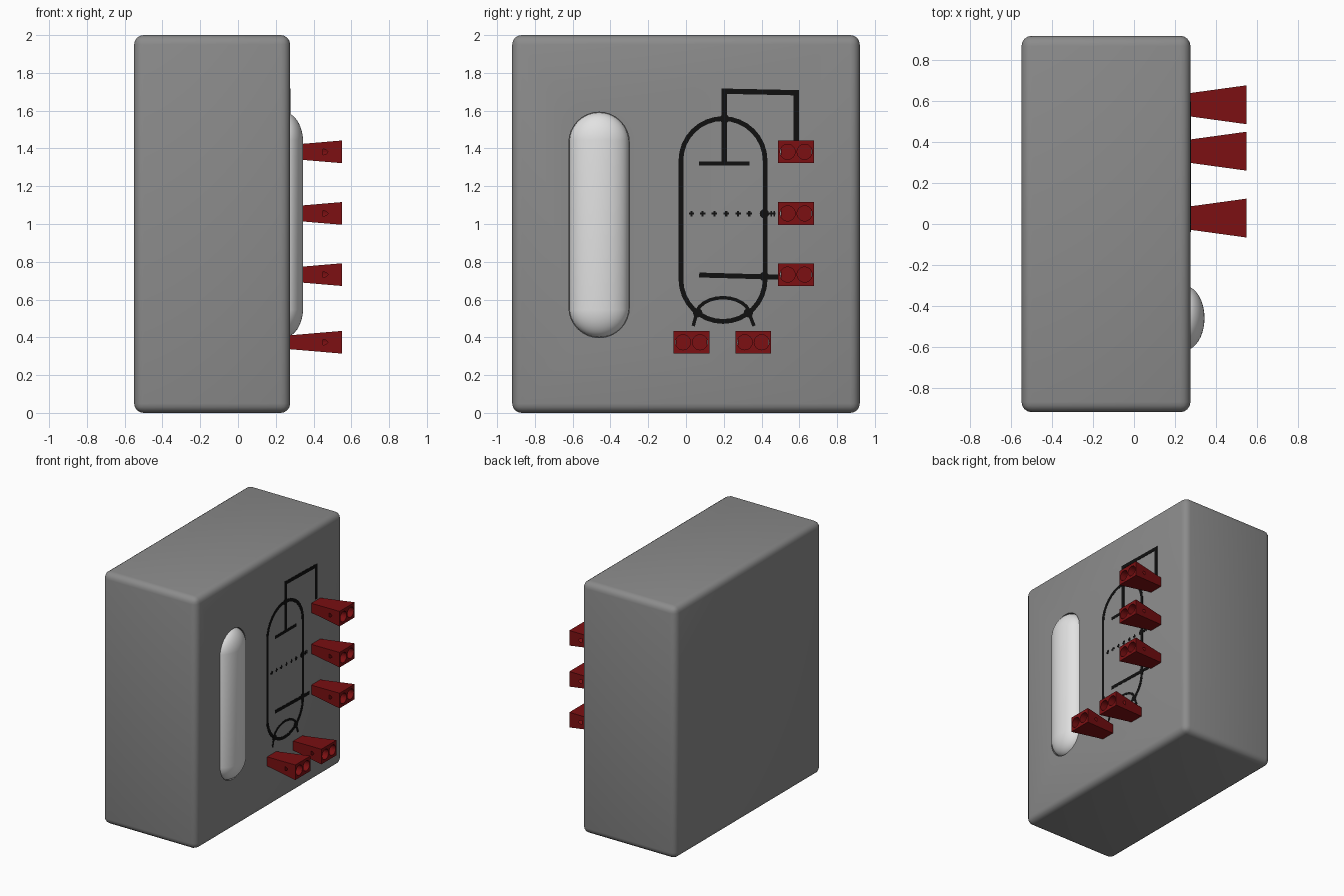
import bpy, bmesh, math
from mathutils import Vector

if "Cube" in bpy.data.objects:
    bpy.data.objects.remove(bpy.data.objects["Cube"])

FACE = 0.276            # x of the panel that carries all details


def material(name, rgb):
    m = bpy.data.materials.new(name)
    m.diffuse_color = (*rgb, 1)
    m.use_nodes = True
    m.node_tree.nodes["Principled BSDF"].inputs["Base Color"].default_value = m.diffuse_color
    return m


GREY = material("housing grey", (0.26, 0.26, 0.26))
PALE = material("pale glass", (0.76, 0.76, 0.76))
RED = material("socket red", (0.2, 0.005, 0.006))
BLACK = material("symbol black", (0.005, 0.005, 0.005))


def add(name, bm, mat, smooth=False):
    bmesh.ops.recalc_face_normals(bm, faces=bm.faces)
    me = bpy.data.meshes.new(name)
    bm.to_mesh(me)
    bm.free()
    ob = bpy.data.objects.new(name, me)
    bpy.context.collection.objects.link(ob)
    if mat:
        me.materials.append(mat)
    if smooth:
        bpy.context.view_layer.objects.active = ob
        bpy.ops.object.select_all(action='DESELECT')
        ob.select_set(True)
        bpy.ops.object.shade_smooth_by_angle(angle=math.radians(35))
    return ob


def prism(bm, loop, x0, x1):
    """Extrude a (y, z) outline along x."""
    a = [bm.verts.new((x0, y, z)) for y, z in loop]
    b = [bm.verts.new((x1, y, z)) for y, z in loop]
    n = len(loop)
    bm.faces.new(a)
    bm.faces.new(b)
    for i in range(n):
        j = (i + 1) % n
        bm.faces.new((a[i], a[j], b[j], b[i]))


def circle(y, z, r, n=24):
    return [(y + r * math.cos(math.tau * i / n), z + r * math.sin(math.tau * i / n)) for i in range(n)]


def stadium(y, z0, z1, r, n=16):
    top = [(y + r * math.cos(math.pi * i / n), z1 + r * math.sin(math.pi * i / n)) for i in range(n + 1)]
    return top + [(y - r * math.cos(math.pi * i / n), z0 - r * math.sin(math.pi * i / n)) for i in range(n + 1)]


def cut(ob, cutter):
    mod = ob.modifiers.new("cut", 'BOOLEAN')
    mod.operation, mod.solver, mod.object = 'DIFFERENCE', 'EXACT', cutter
    cutter.hide_render = True
    bpy.context.view_layer.objects.active = ob
    bpy.ops.object.modifier_apply(modifier=mod.name)
    bpy.data.objects.remove(cutter)


def ribbon(bm, pts, width, closed=False):
    """Thin flat mitred line on the panel through (y, z) points."""
    p = [Vector(q) for q in pts]
    n, rows = len(p), []
    for i in range(n):
        before = p[i] - p[i - 1] if closed or i else p[1] - p[0]
        after = p[(i + 1) % n] - p[i] if closed or i < n - 1 else before
        d0, d1 = before.normalized(), after.normalized()
        t = (d0 + d1).normalized()
        off = Vector((-t.y, t.x)) * (width / 2 / max(t.dot(d1), 0.3))
        rows.append([bm.verts.new((x, *q)) for q, x in
                     ((p[i] + off, FACE - 0.004), (p[i] + off, FACE + 0.002),
                      (p[i] - off, FACE + 0.002), (p[i] - off, FACE - 0.004))])
    for i in range(n if closed else n - 1):
        a, b = rows[i], rows[(i + 1) % n]
        for k in range(4):
            m = (k + 1) % 4
            bm.faces.new((a[k], a[m], b[m], b[k]))
    if not closed:
        bm.faces.new(rows[0])
        bm.faces.new(rows[-1])


def line_part(name, lines):
    bm = bmesh.new()
    for pts, width in lines:
        ribbon(bm, pts, width)
    return add(name, bm, BLACK)


# Rounded housing
bm = bmesh.new()
prism(bm, [(-0.92, 0), (0.92, 0), (0.92, 2), (-0.92, 2)], -0.55, FACE)
bmesh.ops.bevel(bm, geom=bm.edges[:], offset=0.05, segments=4, profile=0.5, affect='EDGES')
housing = add("housing", bm, GREY, smooth=True)

# Recess behind the glass capsule
bm = bmesh.new()
prism(bm, stadium(-0.46, 0.558, 1.432, 0.16), 0.245, 0.4)
cut(housing, add("recess_cutter", bm, None))

# Glass capsule, flattened in depth and stretched upright
bm = bmesh.new()
bmesh.ops.create_uvsphere(bm, u_segments=40, v_segments=21, radius=0.158)
for v in bm.verts:
    side = 0.437 if v.co.z > 0 else -0.437
    v.co = (0.246 + v.co.x * 0.099 / 0.158, -0.46 + v.co.y, 0.995 + v.co.z + side)
add("glass_capsule", bm, PALE, smooth=True)


# Flared twin sockets with two round holes each
def socket(name, y, z):
    bm = bmesh.new()
    ends = []
    for x, hy, hz in ((FACE - 0.01, 0.056, 0.036), (0.55, 0.095, 0.06)):
        ends.append([bm.verts.new((x, y + s * hy, z + t * hz)) for s, t in ((-1, -1), (1, -1), (1, 1), (-1, 1))])
    a, b = ends
    bm.faces.new(a)
    bm.faces.new(b)
    for i in range(4):
        j = (i + 1) % 4
        bm.faces.new((a[i], a[j], b[j], b[i]))
    ob = add(name, bm, RED)
    bm = bmesh.new()
    for s in (-1, 1):
        prism(bm, circle(y + s * 0.045, z, 0.04), 0.45, 0.6)
    cut(ob, add("hole_cutter", bm, None))


for name, y, z in (("socket_top", 0.583, 1.382), ("socket_middle", 0.583, 1.056), ("socket_low", 0.583, 0.732),
                   ("socket_bottom_left", 0.029, 0.374), ("socket_bottom_right", 0.356, 0.374)):
    socket(name, y, z)

# Symbol: envelope outline
bm = bmesh.new()
ribbon(bm, stadium(0.196, 0.707, 1.335, 0.223), 0.025, closed=True)
add("symbol_envelope", bm, BLACK)

# Symbol: top plate and its lead
line_part("symbol_plate", [([(0.07, 1.32), (0.335, 1.32)], 0.023),
                           ([(0.203, 1.32), (0.203, 1.703), (0.584, 1.695), (0.584, 1.43)], 0.028)])

# Symbol: dotted grid and its lead
grid = [([(0.395, 1.055), (0.475, 1.055)], 0.012)]
for y in (0.029, 0.088, 0.15, 0.213, 0.276, 0.335):
    grid += [([(y - 0.014, 1.055), (y + 0.014, 1.055)], 0.011), ([(y, 1.041), (y, 1.069)], 0.011)]
for y in (0.452, 0.468):
    grid.append(([(y, 1.041), (y, 1.069)], 0.008))
line_part("symbol_grid", grid)

# Symbol: lower electrode and heater arch
line_part("symbol_cathode", [([(0.07, 0.73), (0.5, 0.718)], 0.026)])
arch = [(0.196 + 0.143 * math.cos(math.pi * i / 12), 0.515 + 0.095 * math.sin(math.pi * i / 12)) for i in range(13)]
line_part("symbol_heater", [([(0.36, 0.46)] + arch + [(0.038, 0.46)], 0.018)])

# Symbol: dots where leads cross the envelope
bm = bmesh.new()
for y, z in ((0.203, 1.557), (0.415, 1.055), (0.415, 0.722), (0.062, 0.53), (0.33, 0.53)):
    prism(bm, circle(y, z, 0.025, 12), FACE - 0.004, FACE + 0.003)
add("symbol_junctions", bm, BLACK)
